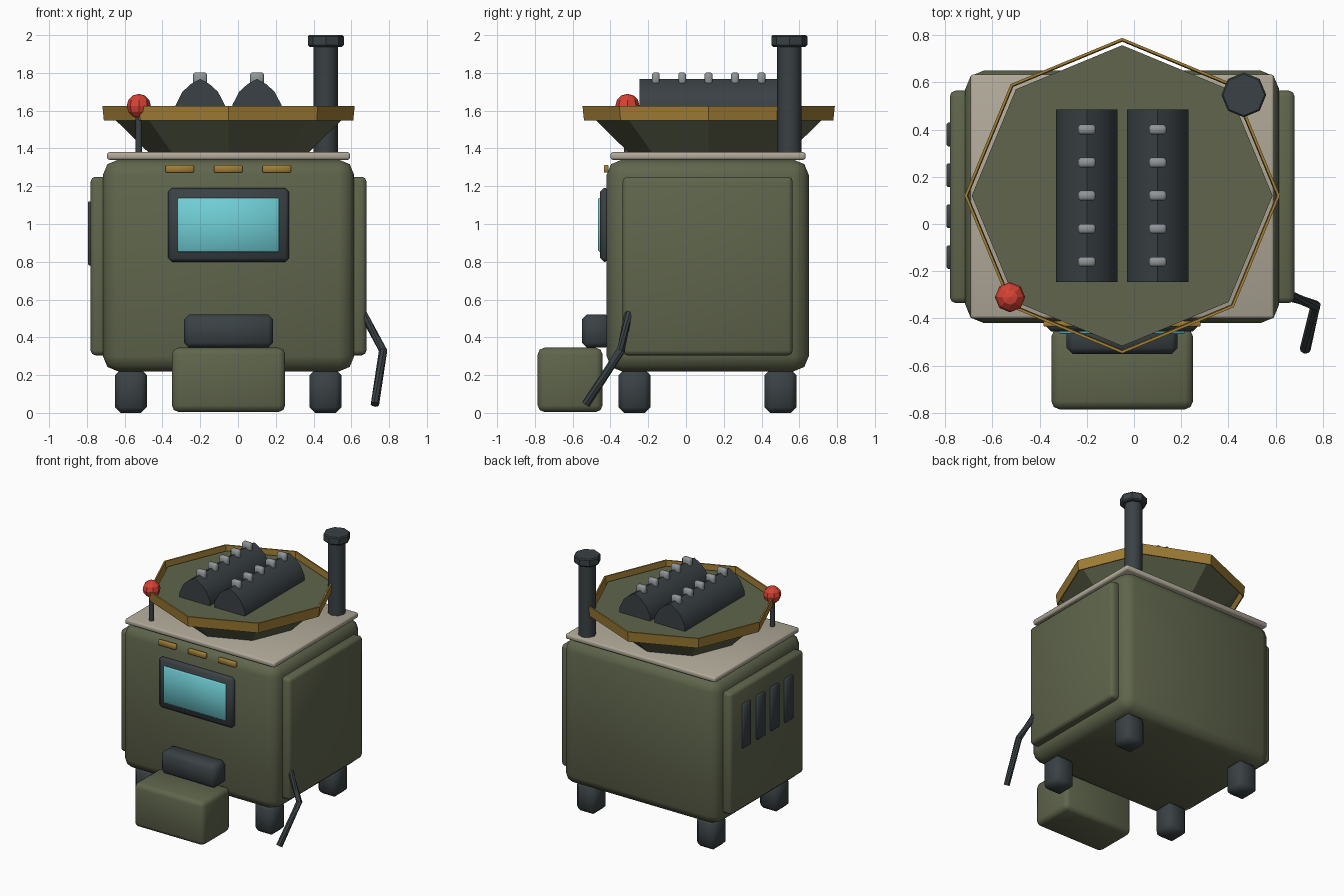
import bpy, bmesh, math
from mathutils import Vector, Matrix

if "Cube" in bpy.data.objects:
    bpy.data.objects.remove(bpy.data.objects["Cube"])


def material(name, rgb):
    m = bpy.data.materials.new(name)
    m.use_nodes = True
    m.diffuse_color = (*rgb, 1)
    m.node_tree.nodes["Principled BSDF"].inputs["Base Color"].default_value = (*rgb, 1)
    return m


OLIVE = material("olive_green", (0.115, 0.13, 0.072))
DARK = material("dark_metal", (0.042, 0.053, 0.058))
BEIGE = material("warm_beige", (0.44, 0.40, 0.32))
GOLD = material("aged_gold", (0.36, 0.21, 0.035))
GLASS = material("teal_glass", (0.16, 0.62, 0.67))
RED = material("signal_red", (0.68, 0.055, 0.035))
STEEL = material("light_steel", (0.28, 0.30, 0.31))


def finish(name, bm, mat, smooth=40):
    bmesh.ops.recalc_face_normals(bm, faces=bm.faces)
    me = bpy.data.meshes.new(name)
    bm.to_mesh(me)
    bm.free()
    me.materials.append(mat)
    if smooth:
        me.shade_smooth()
        me.set_sharp_from_angle(angle=math.radians(smooth))
    ob = bpy.data.objects.new(name, me)
    bpy.context.collection.objects.link(ob)
    return ob


def box(name, xs, ys, zs, mat, bevel=0.0, segments=1, smooth=50):
    """Box between limits, with rounded edges."""
    bm = bmesh.new()
    bmesh.ops.create_cube(bm, size=1)
    for v in bm.verts:
        for i, (lo, hi) in enumerate((xs, ys, zs)):
            v.co[i] = hi if v.co[i] > 0 else lo
    if bevel:
        bmesh.ops.bevel(bm, geom=bm.edges[:], offset=bevel, segments=segments,
                        profile=0.5, affect='EDGES')
    return finish(name, bm, mat, smooth)


def lathe(name, centre, rings, mat, sides=8, smooth=0, closed=False):
    """Stack of (radius, z) rings; closed joins last to first, else caps."""
    bm = bmesh.new()
    loops = []
    for r, z in rings:
        loops.append([bm.verts.new((centre[0] + r * math.cos(math.tau * i / sides),
                                    centre[1] + r * math.sin(math.tau * i / sides), z))
                      for i in range(sides)])
    pairs = list(zip(loops, loops[1:]))
    if closed:
        pairs.append((loops[-1], loops[0]))
    else:
        bm.faces.new(loops[0])
        bm.faces.new(loops[-1])
    for a, b in pairs:
        for i in range(sides):
            j = (i + 1) % sides
            bm.faces.new((a[i], a[j], b[j], b[i]))
    return finish(name, bm, mat, smooth)


def extrude_y(name, profile, y0, y1, mat, smooth=50):
    """Extrude an xz profile along y."""
    bm = bmesh.new()
    face = bm.faces.new([bm.verts.new((x, y0, z)) for x, z in profile])
    new = bmesh.ops.extrude_face_region(bm, geom=[face])["geom"]
    bmesh.ops.translate(bm, vec=(0, y1 - y0, 0),
                        verts=[g for g in new if isinstance(g, bmesh.types.BMVert)])
    return finish(name, bm, mat, smooth)


def tube(name, points, radius, mat, sides=8):
    """Bent rod through points, mitred at each bend."""
    pts = [Vector(p) for p in points]
    bm = bmesh.new()
    loops = []
    for i, p in enumerate(pts):
        a, b = pts[max(i - 1, 0)], pts[min(i + 1, len(pts) - 1)]
        rot = (b - a).to_track_quat('Z', 'Y')
        loops.append([bm.verts.new(p + rot @ Vector((radius * math.cos(math.tau * k / sides),
                                                    radius * math.sin(math.tau * k / sides), 0)))
                      for k in range(sides)])
    for a, b in zip(loops, loops[1:]):
        for k in range(sides):
            j = (k + 1) % sides
            bm.faces.new((a[k], a[j], b[j], b[k]))
    bm.faces.new(loops[0])
    bm.faces.new(loops[-1])
    return finish(name, bm, mat)


# Main cabinet, lid and side panels
CX, CY = -0.05, 0.12
box("cabinet", (-0.715, 0.615), (-0.42, 0.65), (0.22, 1.34), OLIVE, 0.08, 2)
box("top_plate", (-0.693, 0.593), (-0.4, 0.633), (1.34, 1.38), BEIGE, 0.012, 2)
for side, label in ((-1, "right"), (1, "left")):
    xs = sorted((CX + side * 0.64, CX + side * 0.73))
    box(label + "_side_panel", xs, (-0.335, 0.565), (0.305, 1.25), OLIVE, 0.025, 2)

# Vents on the right panel
for i in range(4):
    y = -0.14 + i * 0.173
    box(f"vent_{i + 1}", (-0.795, -0.77), (y - 0.05, y + 0.05), (0.78, 1.12), DARK, 0.007)

# Feet
for x, lx in ((-0.567, "right"), (0.463, "left")):
    for y, ly in ((-0.273, "front"), (0.5, "back")):
        box(f"{ly}_{lx}_foot", (x - 0.084, x + 0.084), (y - 0.084, y + 0.084),
            (0, 0.23), DARK, 0.03)

# Front window, marker lights and step
box("window_frame", (-0.37, 0.27), (-0.455, -0.405), (0.8, 1.19), DARK, 0.02)
box("window_glass", (-0.32, 0.217), (-0.465, -0.44), (0.853, 1.137), GLASS, 0.006)
for i in range(3):
    x = -0.308 + i * 0.257
    box(f"marker_light_{i + 1}", (x - 0.075, x + 0.075), (-0.435, -0.41),
        (1.272, 1.312), GOLD, 0.004)
box("front_bracket", (-0.285, 0.185), (-0.55, -0.4), (0.345, 0.52), DARK, 0.025)
box("front_box", (-0.35, 0.25), (-0.785, -0.442), (0.005, 0.345), OLIVE, 0.035, 2)

# Bowl and the thin floating rim around it
lathe("bowl", (CX, CY), [(0.42, 1.375), (0.637, 1.588)], OLIVE)
lathe("bowl_rim", (CX, CY), [(0.652, 1.547), (0.66, 1.547), (0.668, 1.625), (0.656, 1.625)],
      GOLD, closed=True)

# Engine banks with their studs
half = [(0.13, 1.575), (0.13, 1.63), (0.094, 1.7), (0.05, 1.74)]
for x, label in ((-0.2, "right"), (0.1, "left")):
    profile = [(x + dx, z) for dx, z in half] + [(x, 1.768)]
    profile += [(x - dx, z) for dx, z in reversed(half)]
    extrude_y(label + "_engine_bank", profile, -0.245, 0.485, DARK)
    for i in range(5):
        y = -0.16 + i * 0.14
        box(f"{label}_stud_{i + 1}", (x - 0.037, x + 0.037), (y - 0.021, y + 0.021),
            (1.73, 1.803), STEEL, 0.01)

# Chimney with its cap
STACK = (0.465, 0.547)
lathe("chimney", STACK, [(0.064, 1.37), (0.064, 1.95)], DARK, smooth=50)
lathe("chimney_cap", STACK, [(0.086, 1.938), (0.095, 1.947), (0.095, 1.992), (0.088, 2.0)], DARK)

# Signal lever
LEVER = (-0.525, -0.31)
lathe("lever_rod", LEVER, [(0.018, 1.375), (0.018, 1.6)], DARK, smooth=50)
bm = bmesh.new()
bmesh.ops.create_uvsphere(bm, u_segments=8, v_segments=6, radius=0.064,
                          matrix=Matrix.Translation((*LEVER, 1.625)))
finish("lever_knob", bm, RED, 0)

# Hand crank on the left side
tube("hand_crank", [(0.66, -0.305, 0.53), (0.768, -0.345, 0.33), (0.725, -0.53, 0.045)],
     0.023, DARK)
